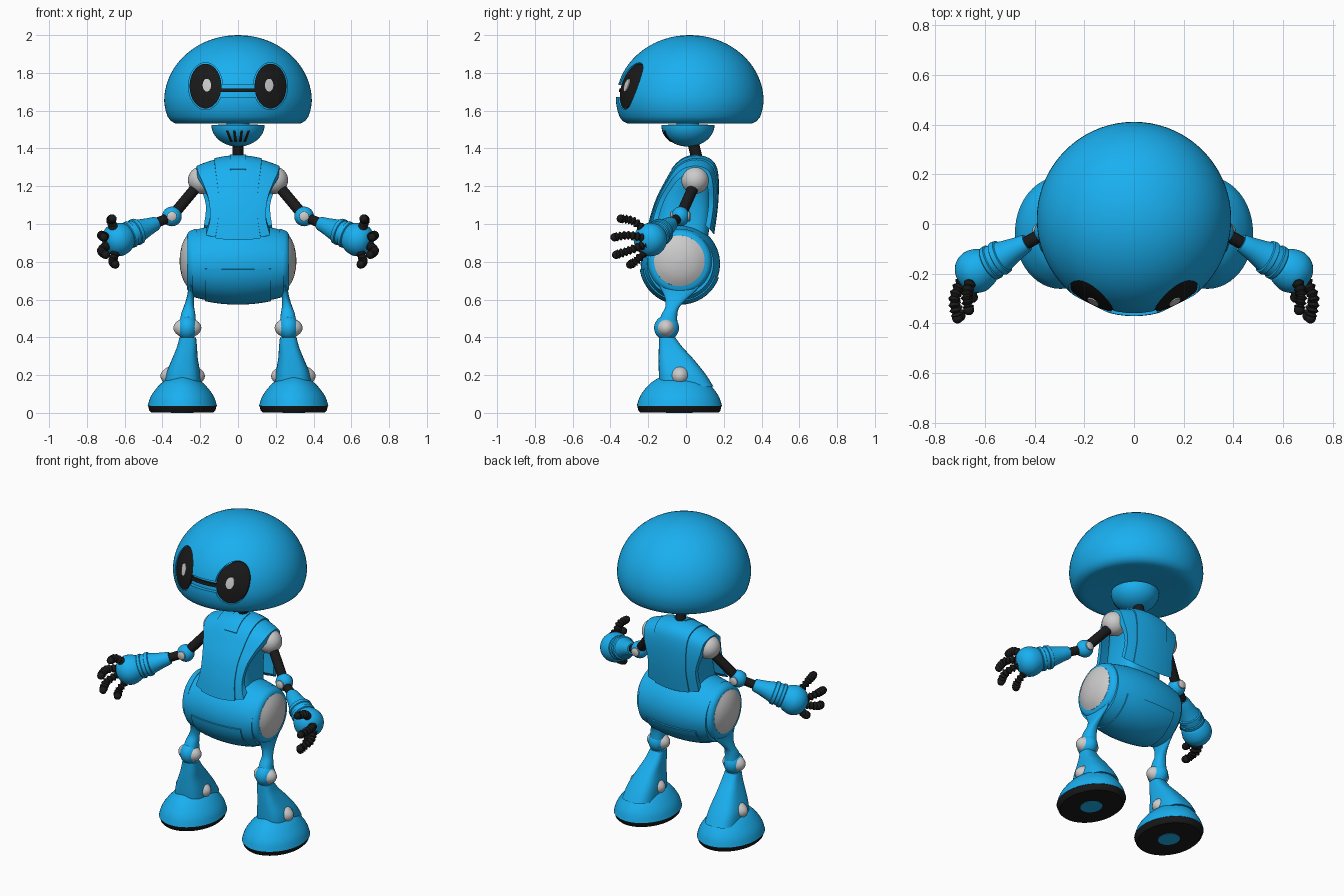
import bpy, bmesh, math
from mathutils import Vector as V, Matrix

if "Cube" in bpy.data.objects:
    bpy.data.objects.remove(bpy.data.objects["Cube"])


def material(name, col):
    m = bpy.data.materials.new(name)
    m.diffuse_color = (*col, 1)
    m.use_nodes = True
    m.node_tree.nodes["Principled BSDF"].inputs["Base Color"].default_value = m.diffuse_color
    return m


BLUE = material("blue_paint", (0.01, 0.43, 0.87))
BLACK = material("black_rubber", (0.01, 0.01, 0.01))


def finish(name, bm, mat, mirror=False, angle=35):
    bmesh.ops.recalc_face_normals(bm, faces=bm.faces)
    me = bpy.data.meshes.new(name)
    bm.to_mesh(me)
    bm.free()
    ob = bpy.data.objects.new(name, me)
    bpy.context.collection.objects.link(ob)
    if mat:
        me.materials.append(mat)
    me.polygons.foreach_set("use_smooth", [True] * len(me.polygons))
    me.set_sharp_from_angle(angle=math.radians(angle))
    if mirror:
        ob.modifiers.new("mirror", 'MIRROR').use_mirror_merge = False
    return ob


def smooth(rows, k=4):
    """Catmull-Rom subdivision of a list of tuples."""
    out, last = [], len(rows) - 1
    for i in range(last):
        p = [rows[min(max(i + j, 0), last)] for j in (-1, 0, 1, 2)]
        for s in range(k):
            t = s / k
            out.append(tuple(0.5 * (2 * b + (c - a) * t + (2 * a - 5 * b + 4 * c - d) * t * t
                                    + (3 * b - a - 3 * c + d) * t ** 3) for a, b, c, d in zip(*p)))
    return out + [tuple(rows[-1])]


def skin(name, rings, mat, mirror=False):
    bm = bmesh.new()
    vs = [[bm.verts.new(p) for p in r] for r in rings]
    n = len(vs[0])
    for a, b in zip(vs, vs[1:]):
        for i in range(n):
            bm.faces.new((a[i], a[(i + 1) % n], b[(i + 1) % n], b[i]))
    bm.faces.new(vs[0])
    bm.faces.new(vs[-1])
    return finish(name, bm, mat, mirror)


def loft(name, rows, mat, n=2, mirror=False, seg=40):
    """Horizontal superellipse sections: (cx, cy, z, rx, ry)."""
    def pt(r, i):
        c, s = math.cos(2 * math.pi * i / seg), math.sin(2 * math.pi * i / seg)
        e = 2 / n
        return (r[0] + r[3] * math.copysign(abs(c) ** e, c), r[1] + r[4] * math.copysign(abs(s) ** e, s), r[2])
    return skin(name, [[pt(r, i) for i in range(seg)] for r in rows], mat, mirror)


def tube(name, pts, radii, mat, mirror=False, seg=24):
    pts = [V(p) for p in pts]
    main = (pts[-1] - pts[0]).normalized()
    ref = V((1, 0, 0)) if abs(main.x) < 0.7 else V((0, 0, 1))
    rings = []
    for i, (p, r) in enumerate(zip(pts, radii)):
        t = (pts[min(i + 1, len(pts) - 1)] - pts[max(i - 1, 0)]).normalized()
        a = t.cross(ref).normalized()
        b = t.cross(a)
        rings.append([p + r * (a * math.cos(q) + b * math.sin(q))
                      for q in (2 * math.pi * j / seg for j in range(seg))])
    return skin(name, rings, mat, mirror)


def lathe(name, a, b, prof, mat, mirror=False, seg=32):
    a, b = V(a), V(b)
    return tube(name, [a.lerp(b, t) for t, _ in prof], [r for _, r in prof], mat, mirror, seg)


def ball(name, c, s, mat, mirror=False):
    bm = bmesh.new()
    bmesh.ops.create_uvsphere(bm, u_segments=28, v_segments=16, radius=1,
                              matrix=Matrix.Translation(c) @ Matrix.Diagonal((*s, 1)))
    return finish(name, bm, mat, mirror)


def slab(name, f, nu, nv, mat, mirror=False):
    """Closed curved plate from f(u, v, layer), u and v in -1..1."""
    bm = bmesh.new()
    g = [[[bm.verts.new(f(2 * i / nu - 1, 2 * j / nv - 1, d)) for j in range(nv + 1)]
          for i in range(nu + 1)] for d in (0, 1)]
    for L in g:
        for i in range(nu):
            for j in range(nv):
                bm.faces.new((L[i][j], L[i + 1][j], L[i + 1][j + 1], L[i][j + 1]))
    edge = ([(i, 0) for i in range(nu)] + [(nu, j) for j in range(nv)]
            + [(i, nv) for i in range(nu, 0, -1)] + [(0, j) for j in range(nv, 0, -1)])
    for (a, b), (c, d) in zip(edge, edge[1:] + edge[:1]):
        bm.faces.new((g[0][a][b], g[0][c][d], g[1][c][d], g[1][a][b]))
    return finish(name, bm, mat, mirror)


# Head dome, with goggle recess
dome = [(0, .02, z, r, r) for r, z in ((.002, 1.545), (.15, 1.542), (.3, 1.532), (.33, 1.532), (.355, 1.545),
                                       (.372, 1.567), (.383, 1.6), (.388, 1.625))]
dome += [(0, .02, 1.65 + .35 * math.sin(a), .39 * math.cos(a) + .001, .39 * math.cos(a) + .001)
         for a in (math.pi / 2 * i / 18 for i in range(19))]
head = loft("head", dome, BLUE, seg=72)


def face_patch(cx, cz, rx, rz, d0, d1, round_=True):
    def f(u, v, d):
        if round_:
            u, v = u * math.sqrt(1 - v * v / 2), v * math.sqrt(1 - u * u / 2)
        x, z, o = cx + rx * u, cz + rz * v, (d0, d1)[d]
        k = max(z - 1.65, 0) / (.35 + o)
        return x, .02 - math.sqrt(max((.39 + o) ** 2 * (1 - k * k) - x * x, 0)), z
    return f


cutters = [slab("eye_cutter", face_patch(s * .172, 1.73, .09, .124, -.022, .05), 14, 14, None) for s in (-1, 1)]
cutters.append(slab("bar_cutter", face_patch(0, 1.705, .12, .032, -.022, .05, False), 14, 4, None))
bpy.context.view_layer.objects.active = head
for c in cutters:
    m = head.modifiers.new("cut", 'BOOLEAN')
    m.object, m.operation, m.solver = c, 'DIFFERENCE', 'EXACT'
    bpy.ops.object.modifier_apply(modifier=m.name)
    bpy.data.objects.remove(c)
head.data.set_sharp_from_angle(angle=math.radians(35))
slab("eye", face_patch(.172, 1.73, .084, .118, -.04, -.006), 14, 14, BLACK, True)
slab("pupil", face_patch(.165, 1.735, .022, .034, -.02, -.002), 8, 8, None, True)
slab("goggle_bar", face_patch(0, 1.708, .11, .01, -.03, -.01, False), 12, 2, BLACK)

# Jaw bowl, mouth slits and neck
jaw = [(0, .01, 1.525 - .115 * math.cos(a), .14 * math.sin(a) + .001, .14 * math.sin(a) + .001)
       for a in (math.pi / 2 * i / 12 for i in range(13))]
loft("jaw", jaw + [(0, .01, 1.526, .06, .06), (0, .01, 1.55, .06, .06)], BLUE)
for x0 in (-.046, -.016, .016, .046):
    def slit(u, v, d):
        z, x = 1.464 + .03 * v, x0 * (1 + .25 * v) + .007 * u
        o = .003 - .012 * d
        q = (.14 + o) ** 2 * (1 - ((z - 1.525) / (.115 + o)) ** 2) - x * x
        return x, .01 - math.sqrt(max(q, 0)), z
    slab("mouth_slit", slit, 2, 8, BLACK)
lathe("neck", (0, .035, 1.44), (0, .07, 1.3), [(0, .03), (1, .03)], BLACK)

# Torso: core with centre panel and side bands wrapped over the shoulders
path = smooth([(-.21, .92, .12, .17), (-.19, 1.02, .105, .148), (-.155, 1.13, .102, .155), (-.11, 1.22, .11, .18),
               (-.06, 1.30, .12, .208), (0, 1.345, .125, .218), (.08, 1.355, .125, .218), (.145, 1.32, .12, .21),
               (.168, 1.24, .115, .2), (.165, 1.1, .11, .17), (.145, .95, .12, .18)])


def wrap(row, x, lift):
    s = 1 - 4 * x * x + lift
    return x, row[0] * s, 1.1 + (row[1] - 1.1) * s


def band(u, v, d):
    r = path[round((v + 1) / 2 * (len(path) - 1))]
    return wrap(r, r[2] + (r[3] - r[2]) * (u + 1) / 2, -.16 * d)


def panel(u, v, d):
    r = path[round((v + 1) / 2 * (len(path) - 1))]
    return wrap(r, r[2] * u, .03 - .19 * d)


def tab(u, v, d):
    return wrap(path[15 + round((v + 1) * 4)], .042 * u, .05 - .1 * d)


slab("torso_side_band", band, 4, len(path) - 1, BLUE, True)
slab("torso_panel", panel, 8, len(path) - 1, BLUE)
slab("collar_tab", tab, 4, 8, BLUE)
loft("torso_core", smooth([(0, -.03, .90, .15, .14), (0, -.012, 1.02, .13, .142), (0, .005, 1.13, .135, .13),
                           (0, .03, 1.22, .16, .11), (0, .05, 1.29, .185, .08), (0, .055, 1.325, .16, .04)]),
     BLUE, 3.5)


# Hip barrel, lower plate and end caps
def barrel_r(x):
    return .21 - .6 * x * x


xs = [-.24 + .48 * i / 24 for i in range(25)]
tube("hip_barrel", [(x, -.03, .79) for x in xs], [barrel_r(x) for x in xs], BLUE, seg=64)


def hip_plate(u, v, d):
    x, a = .175 * u, math.radians(-84 + 76 * v)
    r = barrel_r(x) + .007 - .02 * d
    return x, -.03 - r * math.cos(a), .79 + r * math.sin(a)


slab("hip_plate", hip_plate, 12, 24, BLUE)
lathe("hip_end_ring", (.22, -.033, .8), (.27, -.033, .8),
      [(0, .175), (.5, .168), (.8, .16), (1, .145)], BLUE, True, 48)
lathe("hip_cap", (.25, -.035, .805), (.31, -.035, .805),
      [(0, .136), (.35, .134), (.6, .11), (.8, .08), (.93, .045), (1, .002)], None, True, 48)

# Legs
loft("thigh", smooth([(.266, -.10, .46, .045, .055), (.264, -.088, .52, .038, .042), (.26, -.072, .56, .028, .038),
                      (.252, -.05, .61, .02, .062), (.248, -.036, .66, .016, .10), (.248, -.034, .72, .016, .13)]),
     BLUE, 2.3, True, 28)
ball("knee", (.268, -.103, .45), (.055, .066, .066), BLUE, True)
ball("knee_pin", (.268, -.105, .45), (.074, .052, .052), None, True)
loft("shin", smooth([(.266, -.10, .40, .044, .043), (.27, -.082, .35, .053, .062), (.28, -.055, .29, .067, .09),
                     (.29, -.022, .21, .09, .122), (.293, .002, .14, .098, .143)]), BLUE, 3, True)
ball("ankle_pin", (.293, -.032, .195), (.118, .063, .063), None, True)
loft("foot", smooth([(.295, -.035, z, r, r + .042) for z, r in
                     ((.036, .184), (.08, .17), (.12, .145), (.16, .108), (.19, .06))]), BLUE, 2, True, 48)
loft("sole", [(.295, -.035, z, r, r + .042) for z, r in ((.002, .165), (.012, .175), (.04, .182))],
     BLACK, 2, True, 48)
loft("sole_inset", [(.295, -.035, z, .06, .07) for z in (0, .02)], BLUE, 2, True, 32)

# Arms
ball("shoulder", (.192, .048, 1.232), (.073, .073, .073), None, True)
lathe("upper_arm", (.2, .05, 1.22), (.35, -.03, 1.04), [(0, .029), (1, .029)], BLACK, True)
ball("elbow", (.35, -.03, 1.04), (.052, .048, .052), BLUE, True)
lathe("elbow_pin", (.35, .025, 1.04), (.35, -.085, 1.04), [(0, .018), (.05, .026), (.95, .026), (1, .018)], None, True)
lathe("elbow_rod", (.35, -.03, 1.04), (.47, -.097, .99), [(0, .026), (1, .026)], BLACK, True)
start, end = (.43, -.075, 1.005), (.70, -.225, .89)
lathe("forearm", start, end, [(0, .034), (.03, .038), (.15, .045), (.3, .057), (.36, .063), (.37, .07), (.43, .072),
                              (.44, .066), (.5, .067), (.51, .073), (.56, .072), (.57, .066), (.62, .06)], BLUE, True)
lathe("hand", start, end, smooth([(.56, .06), (.6, .073), (.7, .086), (.8, .088), (.9, .075), (.97, .05),
                                  (1.01, .01)]), BLUE, True)

# Ribbed fingers
for pts in ([(.65, -.21, .96), (.672, -.28, 1.015), (.665, -.345, 1.028)],
            [(.69, -.22, .925), (.722, -.305, .94), (.71, -.378, .93)],
            [(.69, -.22, .89), (.722, -.30, .86), (.70, -.37, .837)],
            [(.64, -.20, .87), (.662, -.26, .808), (.65, -.295, .785)]):
    line = smooth(pts, 16)
    ribs = [.02 + .005 * math.cos(i * math.pi / 2) for i in range(len(line))]
    tube("finger", line, ribs[:-1] + [.012], BLACK, True, 14)
    ball("fingertip", V(line[-1]), (.022, .022, .022), BLACK, True)
